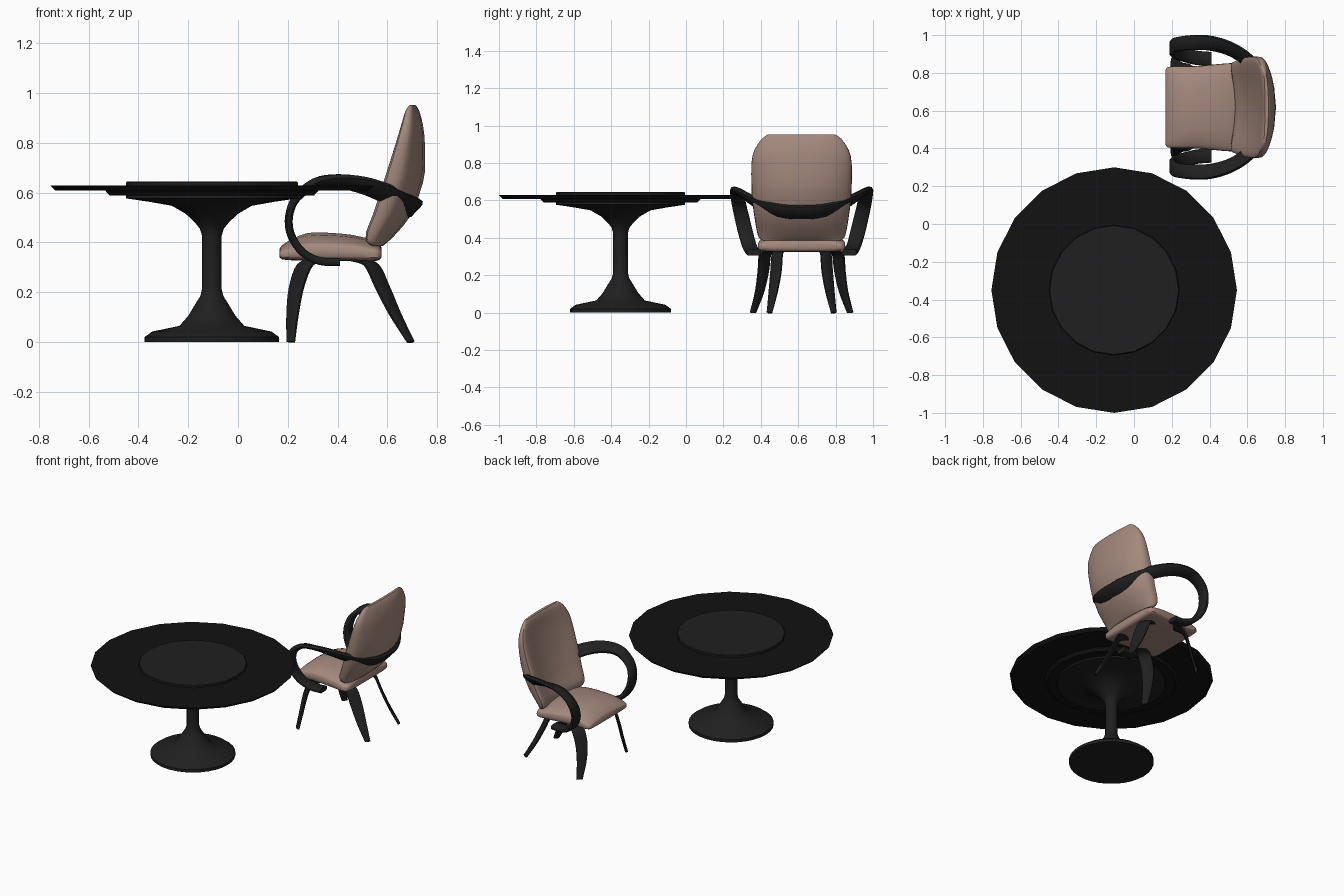
import bpy, bmesh, math
from mathutils import Vector

if "Cube" in bpy.data.objects:
    bpy.data.objects.remove(bpy.data.objects["Cube"])

CY = 0.618            # chair centre line (the chair faces -x)
TX, TY = -0.105, -0.35  # table centre


def material(name, rgb):
    m = bpy.data.materials.new(name)
    m.diffuse_color = (*rgb, 1)
    m.use_nodes = True
    m.node_tree.nodes["Principled BSDF"].inputs["Base Color"].default_value = m.diffuse_color
    return m


black = material("black_top", (0.006, 0.006, 0.006))
dark = material("dark_frame", (0.014, 0.014, 0.014))
tan = material("tan_upholstery", (0.37, 0.25, 0.205))


def skin(name, rings, mat, angle=40):
    """Join equal rings of points into a capped, smooth-shaded tube."""
    bm = bmesh.new()
    loops = [[bm.verts.new(p) for p in r] for r in rings]
    n = len(loops[0])
    for a, b in zip(loops, loops[1:]):
        for i in range(n):
            j = (i + 1) % n
            bm.faces.new((a[i], a[j], b[j], b[i]))
    bm.faces.new(loops[0])
    bm.faces.new(loops[-1])
    bmesh.ops.recalc_face_normals(bm, faces=bm.faces)
    me = bpy.data.meshes.new(name)
    bm.to_mesh(me)
    bm.free()
    ob = bpy.data.objects.new(name, me)
    bpy.context.collection.objects.link(ob)
    me.materials.append(mat)
    bpy.ops.object.select_all(action='DESELECT')
    ob.select_set(True)
    bpy.context.view_layer.objects.active = ob
    bpy.ops.object.shade_smooth_by_angle(angle=math.radians(angle))
    return ob


def lathe(name, profile, sides, mat, angle=40):
    ring = [i * math.tau / sides for i in range(sides)]
    rings = [[(TX + r * math.cos(a), TY + r * math.sin(a), z) for a in ring]
             for r, z in profile]
    return skin(name, rings, mat, angle)


def smooth_rows(rows, steps):
    """Catmull-Rom interpolation of rows of numbers."""
    out = []
    for k in range(len(rows) - 1):
        p0, p1 = rows[max(k - 1, 0)], rows[k]
        p2, p3 = rows[k + 1], rows[min(k + 2, len(rows) - 1)]
        for s in range(steps):
            t = s / steps
            out.append([0.5 * (2 * b + (c - a) * t + (2 * a - 5 * b + 4 * c - d) * t * t
                               + (3 * b - a - 3 * c + d) * t ** 3)
                        for a, b, c, d in zip(p0, p1, p2, p3)])
    return out + [list(rows[-1])]


def ribbon(name, rows, half_thick, mat, steps=4):
    """Flat band: each row is centre x, y, z then half-width vector x, y, z."""
    rows = smooth_rows(rows, steps)
    pts = [Vector(r[:3]) for r in rows]
    shape = [(1, 0.5), (0.75, 1), (-0.75, 1), (-1, 0.5),
             (-1, -0.5), (-0.75, -1), (0.75, -1), (1, -0.5)]
    rings = []
    for i, p in enumerate(pts):
        tangent = pts[min(i + 1, len(pts) - 1)] - pts[max(i - 1, 0)]
        w = Vector(rows[i][3:])
        n = tangent.cross(w).normalized() * half_thick
        q = p + Vector((0, CY, 0))
        rings.append([q + w * u + n * v for u, v in shape])
    return skin(name, rings, mat, 50)


def rounded(power, count=32):
    """Unit superellipse outline."""
    def f(v):
        return math.copysign(abs(v) ** (2 / power), v)
    return [(f(math.cos(i * math.tau / count)), f(math.sin(i * math.tau / count)))
            for i in range(count)]


# Table: pedestal, under plate, top and turntable
lathe("pedestal", [(0.27, 0), (0.27, 0.02), (0.24, 0.042), (0.13, 0.065), (0.095, 0.105),
                   (0.065, 0.155), (0.046, 0.185), (0.039, 0.215), (0.039, 0.425),
                   (0.048, 0.455), (0.068, 0.48), (0.105, 0.515), (0.16, 0.547),
                   (0.25, 0.563), (0.345, 0.577), (0.345, 0.59)], 32, dark, 50)
lathe("under_plate", [(0.41, 0.588), (0.43, 0.61)], 20, black, 30)
lathe("table_top", [(0.63, 0.609), (0.65, 0.629)], 20, black, 15)
lathe("turntable", [(0.345, 0.625), (0.345, 0.64), (0.341, 0.645)], 20, dark, 30)

# Seat cushion: x, bottom z, top z, half width
seat = smooth_rows([(0.166, 0.342, 0.373, 0.195), (0.178, 0.332, 0.39, 0.212),
                    (0.22, 0.328, 0.415, 0.217), (0.28, 0.326, 0.438, 0.217),
                    (0.36, 0.325, 0.439, 0.22), (0.46, 0.325, 0.43, 0.23),
                    (0.54, 0.325, 0.41, 0.234), (0.568, 0.33, 0.395, 0.225),
                    (0.577, 0.345, 0.375, 0.205)], 2)
rings = []
for x, lo, hi, half in seat:
    edge = lo + 0.55 * (hi - lo)
    ring = []
    for u, v in rounded(5):
        top = edge + (hi - edge) * (1 - 0.7 * u * u)
        ring.append((x, CY + half * u, lo + (top - lo) * (v + 1) / 2))
    rings.append(ring)
skin("seat", rings, tan)

# Backrest: z, front x, back x, half width; sides wrap forward
back = smooth_rows([(0.385, 0.535, 0.58, 0.205), (0.40, 0.502, 0.60, 0.228),
                    (0.44, 0.49, 0.64, 0.24), (0.51, 0.512, 0.695, 0.252),
                    (0.60, 0.54, 0.73, 0.264), (0.68, 0.567, 0.75, 0.268),
                    (0.80, 0.612, 0.75, 0.268), (0.87, 0.638, 0.743, 0.252),
                    (0.93, 0.663, 0.727, 0.212), (0.952, 0.685, 0.712, 0.18)], 2)
rings = []
for z, front, rear, half in back:
    bend = 0.35 * (rear - front)
    mid, depth = (front + bend + rear) / 2, (rear - front - bend) / 2
    rings.append([(mid + depth * v - bend * u * u, CY + half * u, z)
                  for u, v in rounded(3.5)])
skin("backrest", rings, tan)

# Armrest band: from under the seat, up, over and round behind the back
half_arm = [(0.41, 0.255, 0.322, 0, 0.038, 0), (0.33, 0.262, 0.325, 0, 0.038, 0),
            (0.26, 0.28, 0.36, 0, 0.038, 0), (0.213, 0.30, 0.43, 0, 0.04, 0),
            (0.205, 0.318, 0.505, 0, 0.04, 0), (0.235, 0.335, 0.58, 0, 0.038, 0.004),
            (0.31, 0.343, 0.635, 0, 0.037, 0.012), (0.40, 0.34, 0.645, 0.002, 0.036, 0.02),
            (0.50, 0.313, 0.63, 0.01, 0.031, 0.028), (0.59, 0.26, 0.598, 0.02, 0.023, 0.031),
            (0.66, 0.185, 0.56, 0.026, 0.012, 0.032), (0.70, 0.09, 0.541, 0.029, 0.004, 0.032)]
other = [(x, -y, z, a, -b, c) for x, y, z, a, b, c in reversed(half_arm)]
ribbon("armrest", half_arm + [(0.706, 0, 0.537, 0.03, 0, 0.032)] + other, 0.016, dark)

# Legs: flat blades turned to face the corners; x, y offset, z, half width
legs = {"front_leg": (1, [(0.212, 0.26, 0, 0.02), (0.219, 0.225, 0.11, 0.031),
                          (0.235, 0.205, 0.22, 0.039), (0.27, 0.195, 0.31, 0.042),
                          (0.33, 0.165, 0.334, 0.035)]),
        "rear_leg": (-1, [(0.694, 0.172, 0, 0.017), (0.632, 0.152, 0.11, 0.031),
                          (0.58, 0.137, 0.22, 0.039), (0.535, 0.13, 0.31, 0.039),
                          (0.47, 0.115, 0.334, 0.035)])}
for name, (turn, rows) in legs.items():
    for side, label in ((-1, "right"), (1, "left")):
        ribbon(f"{name}_{label}",
               [(x, side * y, z, 0.707 * w, 0.707 * w * turn * side, 0)
                for x, y, z, w in rows], 0.009, dark)
